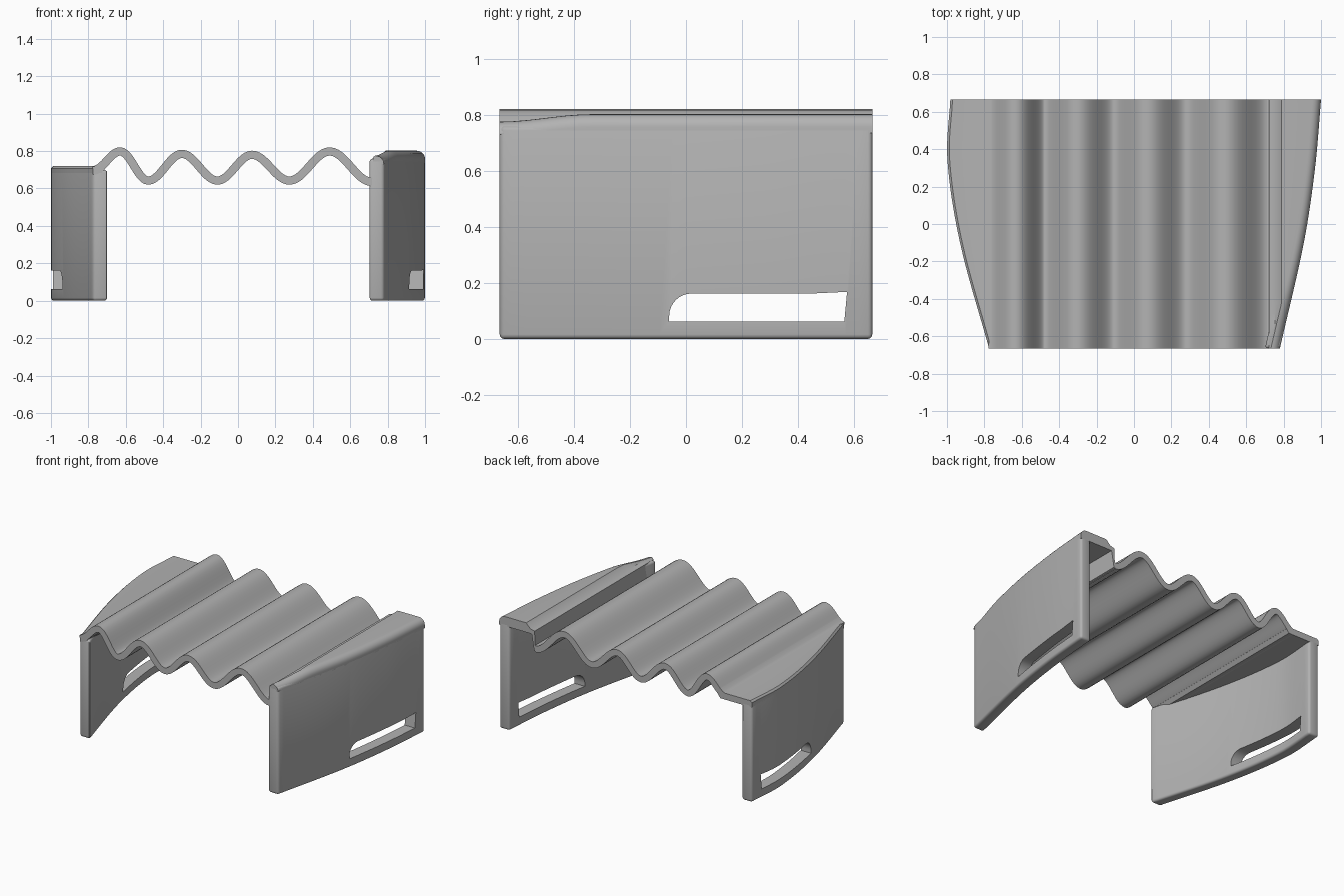
import bpy, bmesh, math

cube = bpy.data.objects.get("Cube")
if cube:
    bpy.data.objects.remove(cube)

GREY = (0.45, 0.45, 0.45, 1)
mat = bpy.data.materials.new("plain grey")
mat.use_nodes = True
mat.diffuse_color = GREY
mat.node_tree.nodes["Principled BSDF"].inputs["Base Color"].default_value = GREY

DEPTH = 0.665
STEPS = 28
YS = [-DEPTH + 2 * DEPTH * i / STEPS for i in range(STEPS + 1)]


def interpolate(points, v):
    """Smooth curve (Catmull-Rom style tangents) through (v, value) points."""
    n = len(points)
    slope = []
    for i in range(n):
        a, b = points[max(i - 1, 0)], points[min(i + 1, n - 1)]
        slope.append((b[1] - a[1]) / (b[0] - a[0]))
    for i in range(n - 1):
        (a, p), (b, q) = points[i], points[i + 1]
        if v <= b or i == n - 2:
            w = b - a
            t = (v - a) / w
            h = t * t * (3 - 2 * t)
            return (p * (1 - h) + q * h + w * slope[i] * t * (1 - t) ** 2
                    - w * slope[i + 1] * t * t * (1 - t))


def left_edge(y):
    return interpolate([(-DEPTH, 0.78), (-0.1, 0.908), (0.3, 0.968), (DEPTH, 1.0)], y)


def right_edge(y):
    return -interpolate([(-DEPTH, 0.775), (-0.1, 0.93), (0.35, 0.998), (DEPTH, 0.982)], y)


def loft(name, section, bevel=0.0, angle=40):
    """Skin the (x, z) outline returned by section(y) along the depth."""
    bm = bmesh.new()
    rings = [[bm.verts.new((x, y, z)) for x, z in section(y)] for y in YS]
    n = len(rings[0])
    for a, b in zip(rings, rings[1:]):
        for i in range(n):
            j = (i + 1) % n
            bm.faces.new((a[i], a[j], b[j], b[i]))
    bm.faces.new(rings[0])
    bm.faces.new(rings[-1])
    bmesh.ops.recalc_face_normals(bm, faces=bm.faces)
    mesh = bpy.data.meshes.new(name)
    bm.to_mesh(mesh)
    bm.free()
    mesh.materials.append(mat)
    obj = bpy.data.objects.new(name, mesh)
    bpy.context.collection.objects.link(obj)
    if bevel:
        mod = obj.modifiers.new("rounded edges", "BEVEL")
        mod.width, mod.segments = bevel, 3
        mod.limit_method = "ANGLE"
        mod.angle_limit = math.radians(angle)
    return obj


def smooth(obj):
    bpy.ops.object.select_all(action="DESELECT")
    obj.select_set(True)
    bpy.context.view_layer.objects.active = obj
    bpy.ops.object.shade_smooth_by_angle(angle=math.radians(35))


# Corrugated panel: crests and troughs joined by half cosine waves
knots = [(-0.775, 0.695), (-0.63, 0.798), (-0.48, 0.642), (-0.30, 0.785),
         (-0.11, 0.642), (0.075, 0.78), (0.275, 0.642), (0.49, 0.798), (0.715, 0.635)]
middle = []
for (x0, z0), (x1, z1) in zip(knots, knots[1:]):
    for k in range(12):
        t = k / 12
        middle.append((x0 + (x1 - x0) * t, z0 + (z1 - z0) * (1 - math.cos(math.pi * t)) / 2))
middle.append(knots[-1])
upper, lower = [], []
for i, (x, z) in enumerate(middle):
    a, b = middle[max(i - 1, 0)], middle[min(i + 1, len(middle) - 1)]
    length = math.hypot(b[0] - a[0], b[1] - a[1])
    nx, nz = -(b[1] - a[1]) / length * 0.022, (b[0] - a[0]) / length * 0.022
    upper.append((x + nx, z + nz))
    lower.append((x - nx, z - nz))
panel_outline = upper + lower[::-1]
smooth(loft("corrugated_panel", lambda y: panel_outline))

# Curved side walls
THICK = 0.08


def wall_section(edge, top):
    def section(y):
        x = edge(y)
        inner = x - math.copysign(THICK, x)
        return [(x, 0), (x, top), (inner, top), (inner, 0)]
    return section


walls = [loft("left_wall", wall_section(left_edge, 0.76), 0.016),
         loft("right_wall", wall_section(right_edge, 0.70), 0.016)]

# Slot through both walls, with one rounded upper corner
slot = [(0.565, 0.062), (0.575, 0.168), (0.45, 0.162)]
slot += [(0.02 - 0.08 * math.sin(a), 0.082 + 0.08 * math.cos(a))
         for a in [math.pi / 2 * i / 8 for i in range(9)]]
slot.append((-0.06, 0.062))
bm = bmesh.new()
face = bm.faces.new([bm.verts.new((-1.2, y, z)) for y, z in slot])
ext = bmesh.ops.extrude_face_region(bm, geom=[face])
bmesh.ops.translate(bm, vec=(2.4, 0, 0),
                    verts=[g for g in ext["geom"] if isinstance(g, bmesh.types.BMVert)])
bmesh.ops.recalc_face_normals(bm, faces=bm.faces)
mesh = bpy.data.meshes.new("slot_cutter")
bm.to_mesh(mesh)
bm.free()
mesh.materials.append(mat)
cutter = bpy.data.objects.new("slot_cutter", mesh)
bpy.context.collection.objects.link(cutter)

for wall in walls:
    mod = wall.modifiers.new("slot", "BOOLEAN")
    mod.object, mod.operation, mod.solver = cutter, "DIFFERENCE", "EXACT"
    bpy.ops.object.select_all(action="DESELECT")
    bpy.context.view_layer.objects.active = wall
    wall.select_set(True)
    for m in list(wall.modifiers):
        bpy.ops.object.modifier_apply(modifier=m.name)
    smooth(wall)
bpy.data.objects.remove(cutter)


# Left shelf: raised cap with a rounded outer rim and a lip down to the last trough
def left_shelf(y):
    x = left_edge(y)
    rise = min(1, max(0, (y + DEPTH) / 0.33))
    top = 0.775 + 0.027 * rise * rise * (3 - 2 * rise)
    rim = [(x - 0.045 * (1 - math.cos(a)), top - 0.045 * (1 - math.sin(a)))
           for a in [math.pi / 2 * i / 6 for i in range(7)]]
    crown = min(0.79, x - 0.046)
    return [(x, 0.735)] + rim + [(crown - 0.002, top), (min(0.755, crown - 0.01), 0.768),
                                 (0.722, 0.76), (0.718, 0.66), (0.70, 0.655),
                                 (0.70, 0.613), (0.725, 0.62), (0.745, 0.735)]


smooth(loft("left_shelf", left_shelf))


# Right shelf: flat slab running off the first crest
def right_shelf(y):
    x = right_edge(y)
    return [(-0.735, 0.745), (-0.755, 0.727), (-0.772, 0.72), (x + 0.012, 0.72),
            (x, 0.708), (x, 0.675), (-0.735, 0.675), (-0.715, 0.70)]


smooth(loft("right_shelf", right_shelf))
